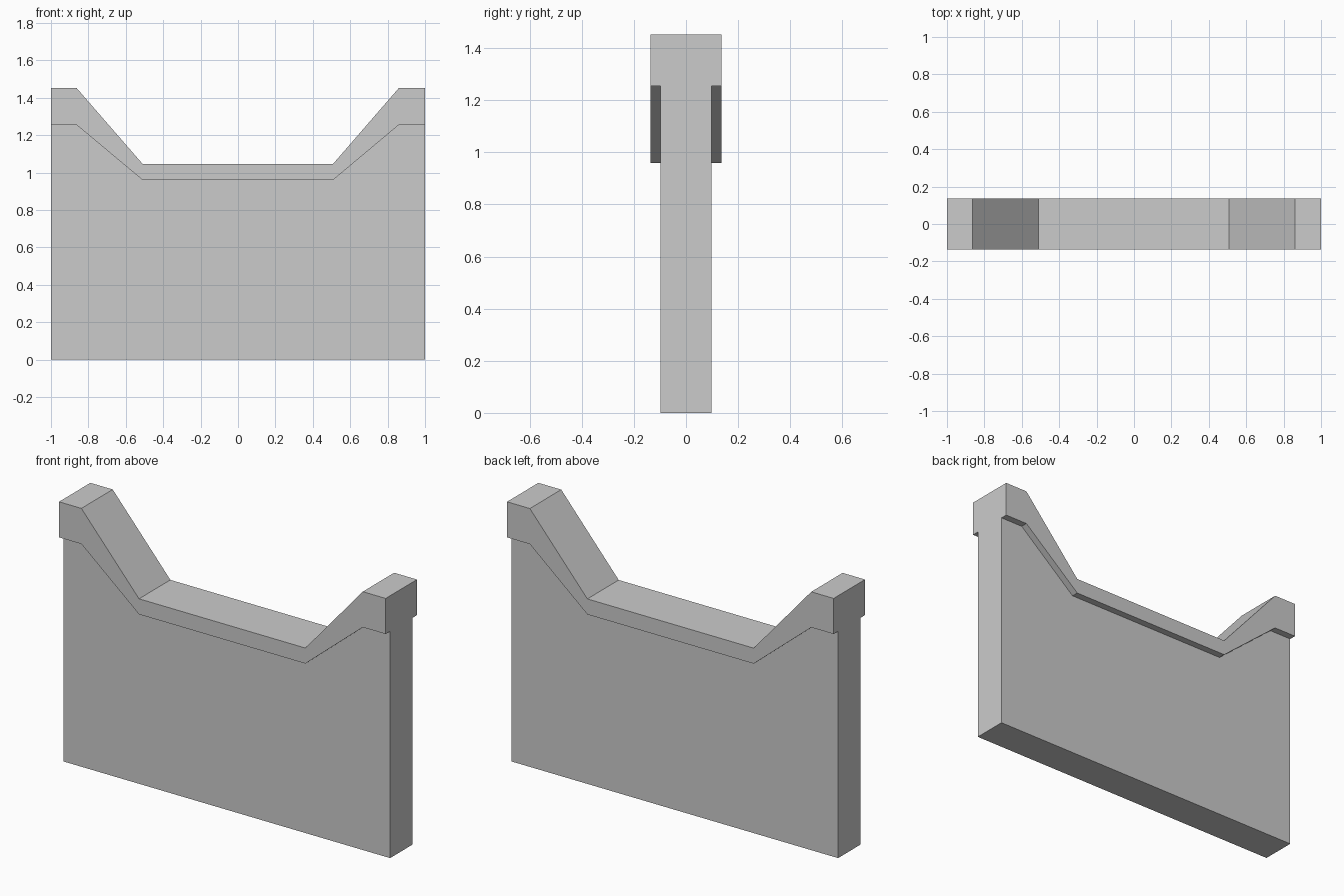
import bpy, bmesh

if "Cube" in bpy.data.objects:
    bpy.data.objects.remove(bpy.data.objects["Cube"])

# Stations along the wall: x, underside of coping, top of coping
STATIONS = [(-1.0, 1.255, 1.452), (-0.863, 1.255, 1.452), (-0.51, 0.96, 1.046),
            (0.508, 0.96, 1.046), (0.86, 1.255, 1.452), (1.0, 1.255, 1.452)]
WALL_Y, COPING_Y = 0.098, 0.137


def loft(name, section):
    """Sweep an open cross-section (function of low, top) through the stations and close both ends."""
    bm = bmesh.new()
    rings = [[bm.verts.new((x, y, z)) for y, z in section(low, top)]
             for x, low, top in STATIONS]
    for a, b in zip(rings, rings[1:]):
        for i in range(len(a) - 1):
            bm.faces.new((a[i], a[i + 1], b[i + 1], b[i]))
    bm.faces.new(rings[0])
    bm.faces.new(rings[-1][::-1])
    bmesh.ops.recalc_face_normals(bm, faces=bm.faces)
    mesh = bpy.data.meshes.new(name)
    bm.to_mesh(mesh)
    bm.free()
    obj = bpy.data.objects.new(name, mesh)
    bpy.context.collection.objects.link(obj)
    return obj


# Wall panel, open where it meets the coping
loft("wall_panel", lambda low, top: [(-WALL_Y, low), (-WALL_Y, 0), (WALL_Y, 0), (WALL_Y, low)])

# Overhanging coping that follows the stepped top edge
loft("coping", lambda low, top: [(WALL_Y, low), (COPING_Y, low), (COPING_Y, top),
                                 (-COPING_Y, top), (-COPING_Y, low), (-WALL_Y, low)])
